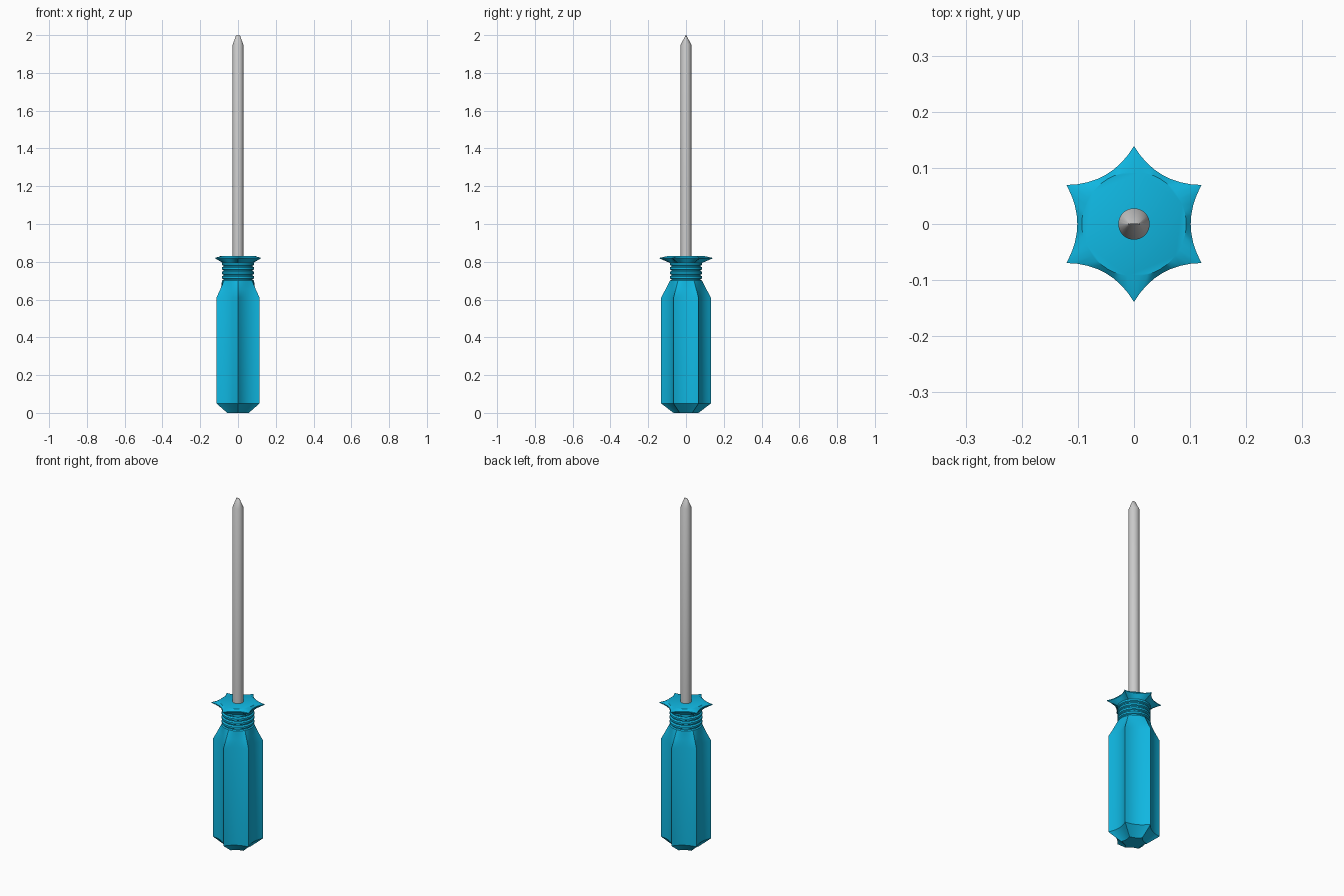
import bpy, bmesh, math

if "Cube" in bpy.data.objects:
    bpy.data.objects.remove(bpy.data.objects["Cube"])

teal = bpy.data.materials.new("teal_plastic")
teal.diffuse_color = (0.005, 0.47, 0.75, 1)
teal.use_nodes = True
teal.node_tree.nodes["Principled BSDF"].inputs["Base Color"].default_value = teal.diffuse_color

SEG = 8          # segments along each of the six scalloped sides


def star(tip, valley, z):
    """Six-pointed section whose sides are hollow arcs."""
    pts = []
    for k in range(6):
        a = math.radians(60 * k)
        for i in range(SEG):
            t = -1 + 2 * i / SEG
            d = valley + (0.866 * tip - valley) * t * t
            s = t * tip / 2
            pts.append((d * math.cos(a) - s * math.sin(a),
                        d * math.sin(a) + s * math.cos(a), z))
    return pts


def oval(rx, ry, z):
    """Round section with vertices lined up to the star section."""
    n = 6 * SEG
    angles = [2 * math.pi * i / n - math.pi / 6 for i in range(n)]
    return [(rx * math.cos(a), ry * math.sin(a), z) for a in angles]


def loft(name, sections, material=None):
    bm = bmesh.new()
    rings = [[bm.verts.new(p) for p in s] for s in sections]
    for low, high in zip(rings, rings[1:]):
        for i in range(len(low)):
            j = (i + 1) % len(low)
            bm.faces.new((low[i], low[j], high[j], high[i]))
    bm.faces.new(rings[0][::-1])
    bm.faces.new(rings[-1])
    bmesh.ops.recalc_face_normals(bm, faces=bm.faces)
    mesh = bpy.data.meshes.new(name)
    bm.to_mesh(mesh)
    bm.free()
    obj = bpy.data.objects.new(name, mesh)
    bpy.context.collection.objects.link(obj)
    if material:
        mesh.materials.append(material)
    bpy.ops.object.select_all(action='DESELECT')
    obj.select_set(True)
    bpy.context.view_layer.objects.active = obj
    bpy.ops.object.shade_smooth_by_angle(angle=math.radians(28))
    return obj


# Fluted grip with chamfered butt and shoulder fading into the round neck
sections = [star(0.066, 0.05, 0), star(0.132, 0.098, 0.05),
            star(0.132, 0.098, 0.61), star(0.108, 0.089, 0.655),
            oval(0.085, 0.085, 0.70)]

# Ribbed neck
for i in range(4):
    z = 0.70 + i * 0.024
    sections += [oval(0.078, 0.078, z + 0.004), oval(0.078, 0.078, z + 0.008),
                 oval(0.085, 0.085, z + 0.012), oval(0.085, 0.085, z + 0.022)]

# Star-shaped guard with a round top
sections += [star(0.139, 0.101, 0.817), star(0.139, 0.101, 0.821),
             oval(0.093, 0.093, 0.831)]
loft("handle", sections, teal)

# Steel shaft with a narrow wedge tip
loft("shaft", [oval(0.028, 0.028, 0.80), oval(0.028, 0.028, 1.95),
               oval(0.011, 0.003, 1.997), oval(0.008, 0.001, 2.0)])
